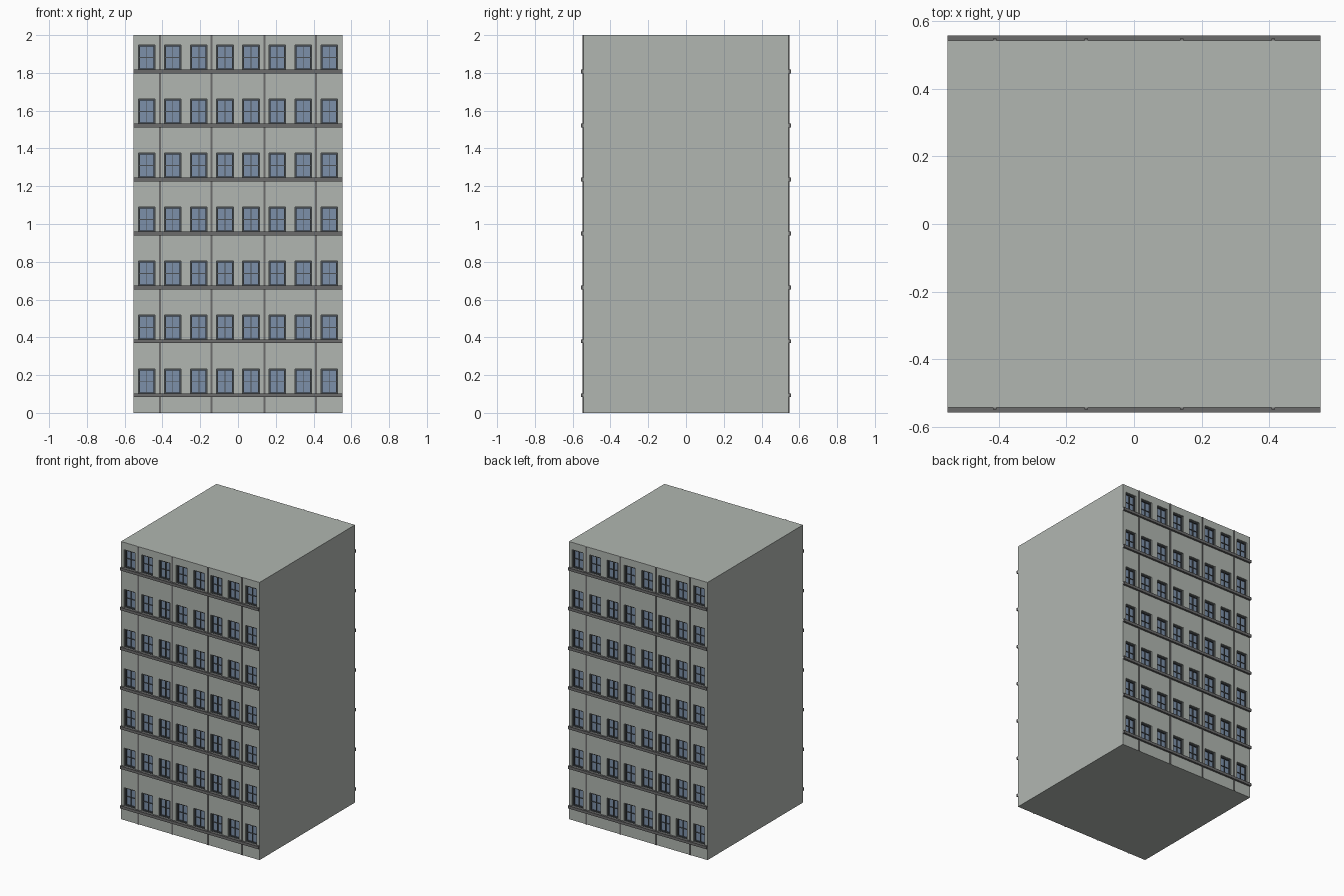
import bpy, bmesh
from mathutils import Vector

if "Cube" in bpy.data.objects:
    bpy.data.objects.remove(bpy.data.objects["Cube"])

W, D, H = 1.104, 1.086, 2.0        # building block
FLOORS, COLS = 7, 8
FLOOR_H = H / FLOORS
PITCH = 0.138                      # window spacing
WIN_W, WIN_H, RECESS = 0.088, 0.132, 0.02
SILL = 0.101                       # window bottom above each floor line


def material(name, rgb):
    m = bpy.data.materials.new(name)
    m.diffuse_color = (*rgb, 1)
    m.use_nodes = True
    m.node_tree.nodes["Principled BSDF"].inputs["Base Color"].default_value = m.diffuse_color
    return m


WALL = material("wall", (0.44, 0.47, 0.44))
TRIM = material("trim", (0.15, 0.15, 0.15))
GLASS = material("glass", (0.20, 0.28, 0.40))
FRAME = material("frame", (0.07, 0.08, 0.09))

win_x = [(i - (COLS - 1) / 2) * PITCH for i in range(COLS)]
win_z = [i * FLOOR_H + SILL + WIN_H / 2 for i in range(FLOORS)]


def add_box(bm, lo, hi):
    vs = bmesh.ops.create_cube(bm, size=1)["verts"]
    lo, hi = Vector(lo), Vector(hi)
    for v in vs:
        v.co = (lo + hi) / 2 + v.co * (hi - lo)


def finish(bm, name, *mats):
    bmesh.ops.recalc_face_normals(bm, faces=bm.faces)
    me = bpy.data.meshes.new(name)
    bm.to_mesh(me)
    bm.free()
    for m in mats:
        me.materials.append(m)
    ob = bpy.data.objects.new(name, me)
    bpy.context.collection.objects.link(ob)
    return ob


# building block, sliced along the window edges, windows pushed inwards
bm = bmesh.new()
add_box(bm, (-W / 2, -D / 2, 0), (W / 2, D / 2, H))
cuts = [((x + s * WIN_W / 2, 0, 0), (1, 0, 0)) for x in win_x for s in (-1, 1)]
cuts += [((0, 0, z + s * WIN_H / 2), (0, 0, 1)) for z in win_z for s in (-1, 1)]
for co, no in cuts:
    bmesh.ops.bisect_plane(bm, geom=bm.verts[:] + bm.edges[:] + bm.faces[:],
                           plane_co=co, plane_no=no)
panes = []
for f in bm.faces:
    c = f.calc_center_median()
    if (abs(f.normal.y) > 0.9 and min(abs(c.x - x) for x in win_x) < 0.01
            and min(abs(c.z - z) for z in win_z) < 0.01):
        panes.append(f)
for f in panes:
    inward = -f.normal.copy() * RECESS
    new = bmesh.ops.extrude_face_region(bm, geom=[f])["geom"]
    bmesh.ops.translate(bm, vec=inward,
                        verts=[g for g in new if isinstance(g, bmesh.types.BMVert)])
    for g in new:
        if isinstance(g, bmesh.types.BMFace):
            g.material_index = 1
bmesh.ops.delete(bm, geom=[f for f in panes if f.is_valid], context='FACES_ONLY')
finish(bm, "building_block", WALL, GLASS)


# facade details for the front (side -1) and the back (side 1)
def slab(bm, side, x0, x1, y0, y1, z0, z1):
    a, b = sorted((side * y0, side * y1))
    add_box(bm, (x0, a, z0), (x1, b, z1))


for side, label in ((-1, "front"), (1, "back")):
    y = D / 2

    # floor ledges
    bm = bmesh.new()
    for i in range(FLOORS):
        z = i * FLOOR_H + 0.093
        slab(bm, side, -W / 2, W / 2, y - 0.003, 0.557, z - 0.01, z + 0.01)
    finish(bm, label + "_ledges", TRIM)

    # thin vertical strips
    bm = bmesh.new()
    for x in (-0.412, -0.141, 0.141, 0.412):
        slab(bm, side, x - 0.005, x + 0.005, y - 0.003, 0.548, 0, H)
    finish(bm, label + "_strips", TRIM)

    # window frames with a cross of glazing bars
    bm = bmesh.new()
    t, hw, hh = 0.008, WIN_W / 2, WIN_H / 2
    back, face = y - RECESS - 0.002, y - RECESS + 0.01
    for x in win_x:
        for z in win_z:
            for s in (-1, 1):
                cx, cz = x + s * (hw - t / 2), z + s * (hh - t / 2)
                slab(bm, side, cx - t / 2, cx + t / 2, back, face, z - hh, z + hh)
                slab(bm, side, x - hw + t, x + hw - t, back, face, cz - t / 2, cz + t / 2)
            slab(bm, side, x - 0.002, x + 0.002, back, face - 0.003, z - hh + t, z + hh - t)
            slab(bm, side, x - hw + t, x + hw - t, back, face - 0.004, z - 0.002, z + 0.002)
    finish(bm, label + "_window_frames", FRAME)
